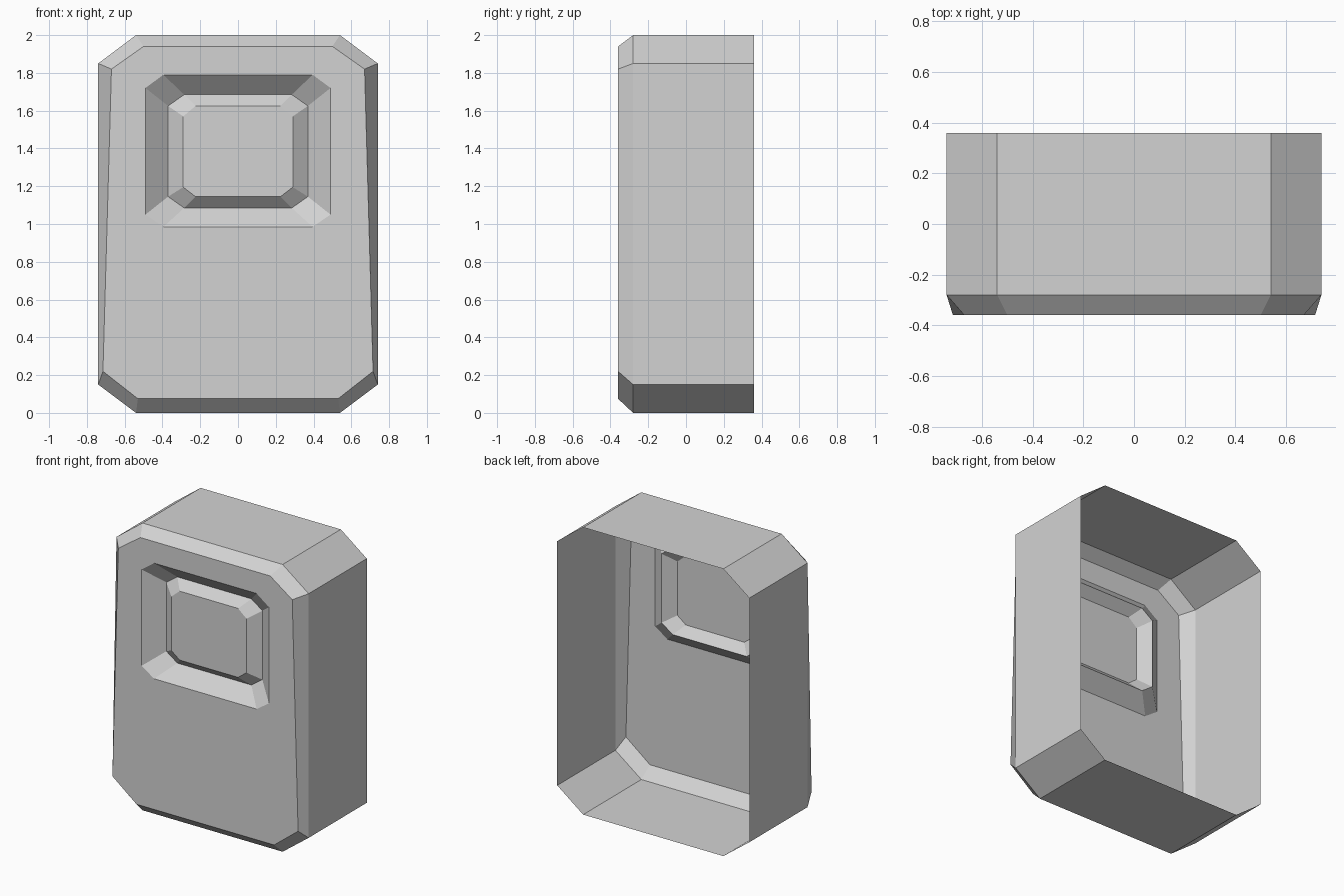
import bpy
import bmesh

cube = bpy.data.objects.get("Cube")
if cube:
    bpy.data.objects.remove(cube, do_unlink=True)

grey = bpy.data.materials.new("light grey")
grey.use_nodes = True
COLOUR = (0.65, 0.65, 0.65, 1)
grey.diffuse_color = COLOUR
grey.node_tree.nodes["Principled BSDF"].inputs["Base Color"].default_value = COLOUR


def octagon(y, bottom, low, high, top):
    """Ring with clipped corners, from (half width, height) pairs, mirrored in x."""
    right = [bottom, low, high, top]
    return [(x, y, z) for x, z in right] + [(-x, y, z) for x, z in reversed(right)]


def loft(name, rings, cap=False):
    """Skin successive rings with flat faces, outer ring first."""
    bm = bmesh.new()
    loops = [[bm.verts.new(p) for p in ring] for ring in rings]
    for outer, inner in zip(loops, loops[1:]):
        for i in range(len(outer)):
            j = (i + 1) % len(outer)
            bm.faces.new((outer[i], outer[j], inner[j], inner[i]))
    if cap:
        bm.faces.new(loops[-1])
    mesh = bpy.data.meshes.new(name)
    bm.to_mesh(mesh)
    bm.free()
    mesh.materials.append(grey)
    obj = bpy.data.objects.new(name, mesh)
    bpy.context.collection.objects.link(obj)
    return obj


# Outline of the casing, its tapered front panel and the window opening
outline = [(0.54, 0), (0.74, 0.15), (0.74, 1.85), (0.54, 2)]
BACK, SHOULDER, FRONT = 0.36, -0.28, -0.36
front_edge = octagon(FRONT, (0.53, 0.075), (0.715, 0.22), (0.67, 1.82), (0.50, 1.94))
opening = octagon(FRONT, (0.395, 0.985), (0.49, 1.05), (0.49, 1.72), (0.395, 1.79))

# Open-backed casing with bevelled front rim
loft("casing", [octagon(BACK, *outline), octagon(SHOULDER, *outline), front_edge])

# Front panel around the window
loft("front_panel", [front_edge, opening])

# Sunken window frame with a raised pane
groove = octagon(-0.26, (0.285, 1.085), (0.37, 1.145), (0.37, 1.625), (0.285, 1.685))
pane = octagon(-0.32, (0.225, 1.145), (0.29, 1.195), (0.29, 1.57), (0.225, 1.625))
loft("window_frame", [opening, groove])
loft("window_pane", [groove, pane], cap=True)
